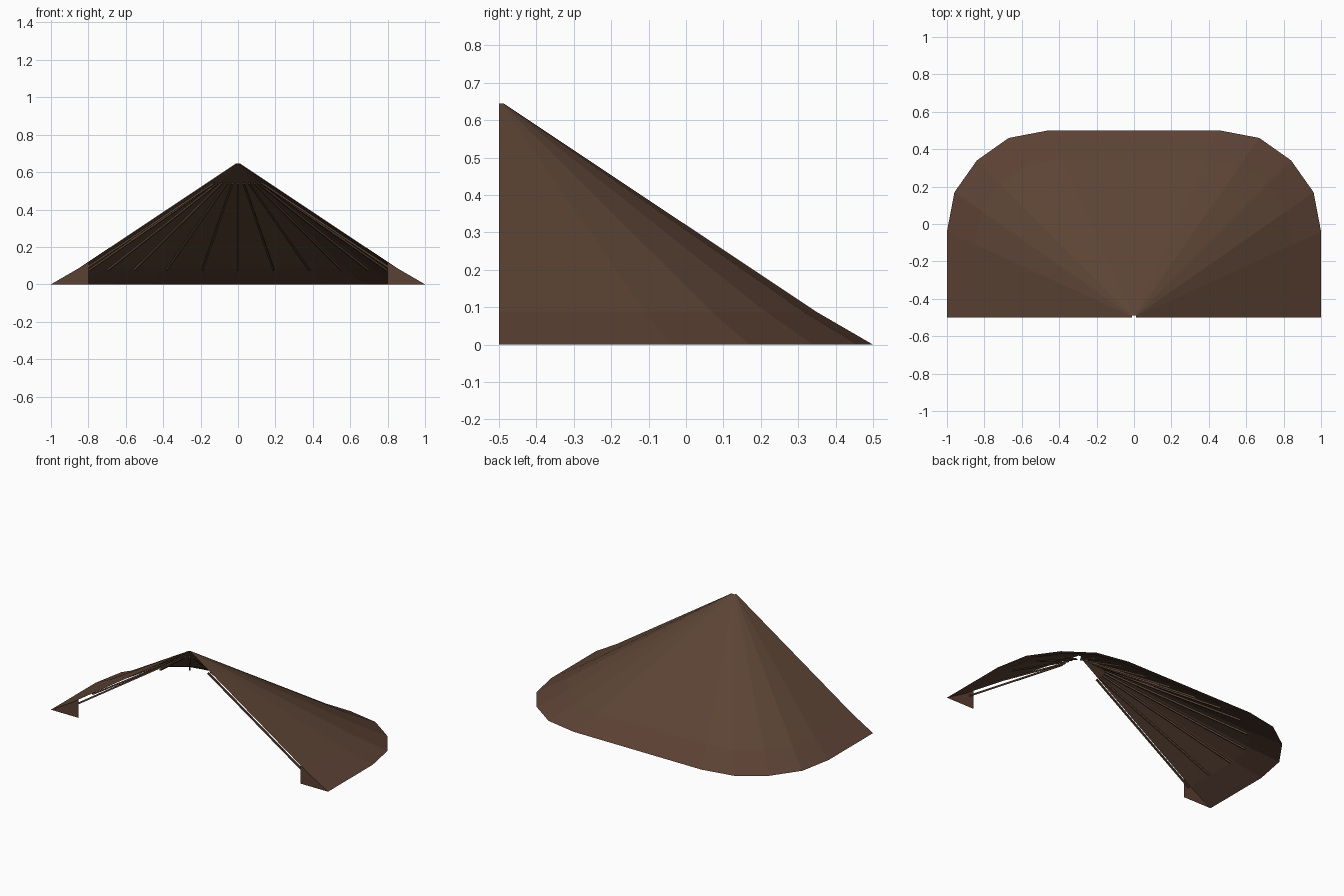
import bpy
import bmesh
from mathutils import Vector

cube = bpy.data.objects.get("Cube")
if cube:
    bpy.data.objects.remove(cube)


def material(name, rgb):
    mat = bpy.data.materials.new(name)
    mat.use_nodes = True
    mat.diffuse_color = (*rgb, 1)
    mat.node_tree.nodes["Principled BSDF"].inputs["Base Color"].default_value = (*rgb, 1)
    return mat


ROOF = material("roof brown", (0.105, 0.057, 0.035))
EAVE = material("eave reddish brown", (0.105, 0.052, 0.034))


def finish(name, bm, mats):
    mesh = bpy.data.meshes.new(name)
    bm.to_mesh(mesh)
    bm.free()
    for mat in mats:
        mesh.materials.append(mat)
    obj = bpy.data.objects.new(name, mesh)
    bpy.context.collection.objects.link(obj)
    return obj


# Eave outline: right half, then mirrored to the left
half = [(1, -0.5), (1, -0.27), (1, -0.04), (0.96, 0.17), (0.84, 0.34),
        (0.67, 0.46), (0.46, 0.5), (0.23, 0.5)]
outline = half + [(0, 0.5)] + [(-x, y) for x, y in reversed(half)]


def ring_point(p, scale, z):
    return Vector((p[0] * scale, -0.5 + (p[1] + 0.5) * scale, z))


# Fan-shaped roof sheet with a flared eave and a tiny opening at the peak
bm = bmesh.new()
levels = [(1, 0), (0.85, 0.087), (0.012, 0.645)]
rings = [[bm.verts.new(ring_point(p, s, z)) for p in outline] for s, z in levels]
for band in range(2):
    low, high = rings[band], rings[band + 1]
    for i in range(len(outline) - 1):
        face = bm.faces.new((low[i], low[i + 1], high[i + 1], high[i]))
        face.material_index = 1 if band == 0 else 0
finish("roof_shell", bm, [ROOF, EAVE])

# Triangular end plates closing the eave at the front
for side, name in ((1, "left_end_plate"), (-1, "right_end_plate")):
    bm = bmesh.new()
    corners = [(0.8, 0), (1, 0), (0.85, 0.087), (0.8, 0.12)]
    verts = [bm.verts.new((side * x, -0.5, z)) for x, z in corners]
    bm.faces.new(verts if side > 0 else verts[::-1])
    finish(name, bm, [EAVE])

# Slim rafters just under the sheet, fanning from the peak
for i, p in enumerate(outline):
    foot = ring_point(p, 0.83, 0.085)
    top = ring_point(p, 0.13, 0.55)
    axis = top - foot
    bm = bmesh.new()
    bmesh.ops.create_cube(bm, size=1)
    bmesh.ops.scale(bm, vec=(0.01, 0.01, axis.length), verts=bm.verts)
    bmesh.ops.rotate(bm, matrix=axis.to_track_quat("Z", "Y").to_matrix(), verts=bm.verts)
    inset = 0.006 if i in (0, len(outline) - 1) else 0
    bmesh.ops.translate(bm, vec=(foot + top) / 2 + Vector((0, inset, -0.01)), verts=bm.verts)
    finish(f"rafter_{i + 1}", bm, [ROOF])
